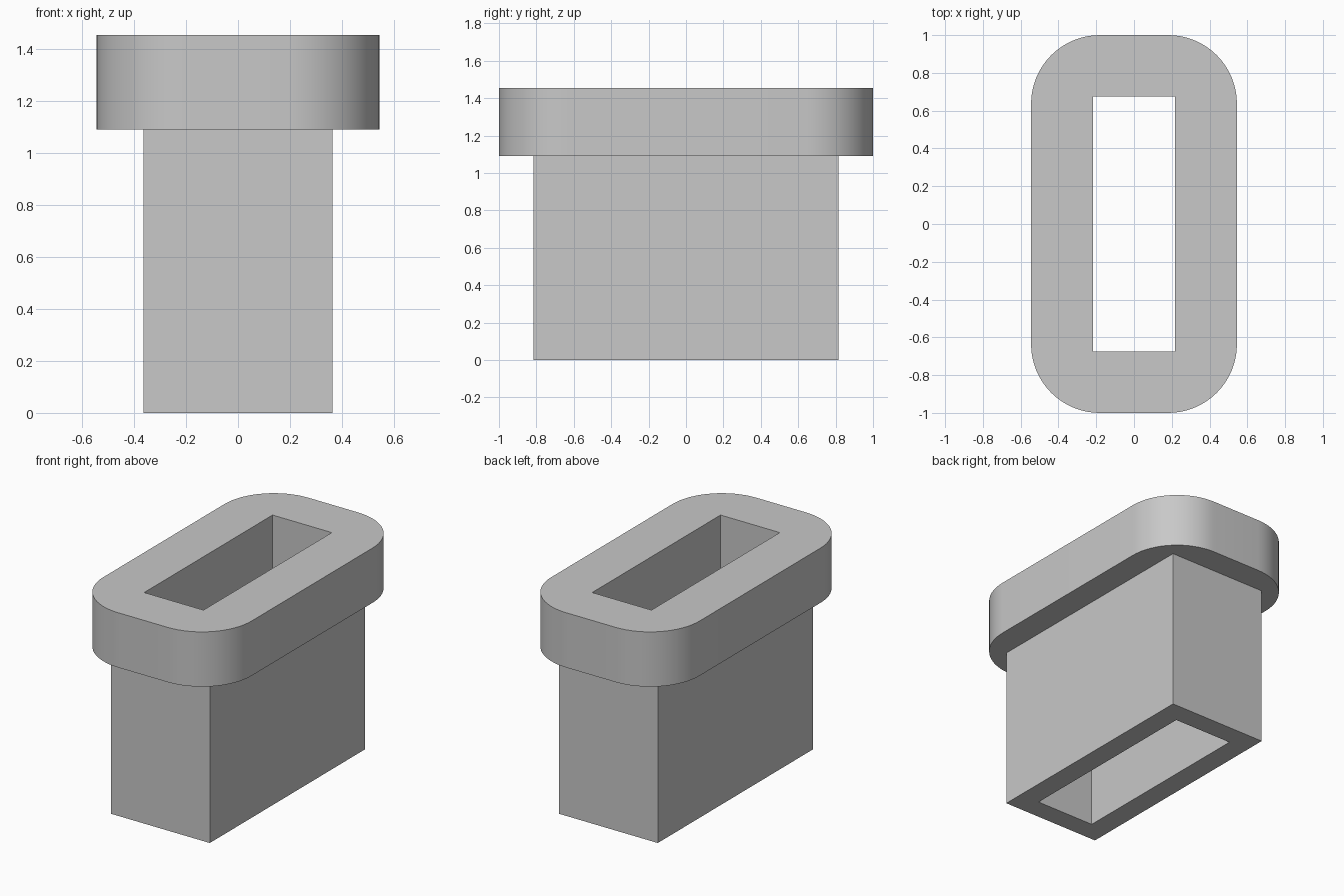
import bpy
import bmesh

default = bpy.data.objects.get("Cube")
if default:
    bpy.data.objects.remove(default, do_unlink=True)

HEIGHT = 1.455
COLLAR_BASE = 1.091

grey = bpy.data.materials.new("plain grey")
grey.use_nodes = True
colour = (0.58, 0.58, 0.58, 1)
grey.diffuse_color = colour
grey.node_tree.nodes["Principled BSDF"].inputs["Base Color"].default_value = colour


def block(name, half_x, half_y, bottom, top, radius=0):
    """Upright box, optionally with rounded vertical edges."""
    bm = bmesh.new()
    bmesh.ops.create_cube(bm, size=2)
    for v in bm.verts:
        v.co.x *= half_x
        v.co.y *= half_y
        v.co.z = top if v.co.z > 0 else bottom
    if radius:
        upright = [e for e in bm.edges
                   if abs(e.verts[0].co.z - e.verts[1].co.z) > 0.01]
        bmesh.ops.bevel(bm, geom=upright, offset=radius, segments=16,
                        profile=0.5, affect='EDGES')
    mesh = bpy.data.meshes.new(name)
    bm.to_mesh(mesh)
    bm.free()
    mesh.materials.append(grey)
    obj = bpy.data.objects.new(name, mesh)
    bpy.context.collection.objects.link(obj)
    return obj


def combine(target, helper, operation):
    """Apply a boolean and remove the helper."""
    helper.hide_render = True
    mod = target.modifiers.new(operation.title(), 'BOOLEAN')
    mod.operation = operation
    mod.solver = 'EXACT'
    mod.object = helper
    bpy.context.view_layer.objects.active = target
    bpy.ops.object.modifier_apply(modifier=mod.name)
    bpy.data.objects.remove(helper, do_unlink=True)


# Rounded collar on a rectangular sleeve, joined as one solid
body = block("collared_sleeve", 0.545, 1.0, COLLAR_BASE, HEIGHT, radius=0.364)
sleeve = block("sleeve", 0.364, 0.816, 0, (COLLAR_BASE + HEIGHT) / 2)
combine(body, sleeve, 'UNION')

# Rectangular slot right through the middle
slot = block("slot_cutter", 0.218, 0.674, -0.2, HEIGHT + 0.2)
combine(body, slot, 'DIFFERENCE')

# Smooth collar corners with crisp rims
bpy.ops.object.select_all(action='DESELECT')
body.select_set(True)
bpy.context.view_layer.objects.active = body
bpy.ops.object.shade_smooth_by_angle()
